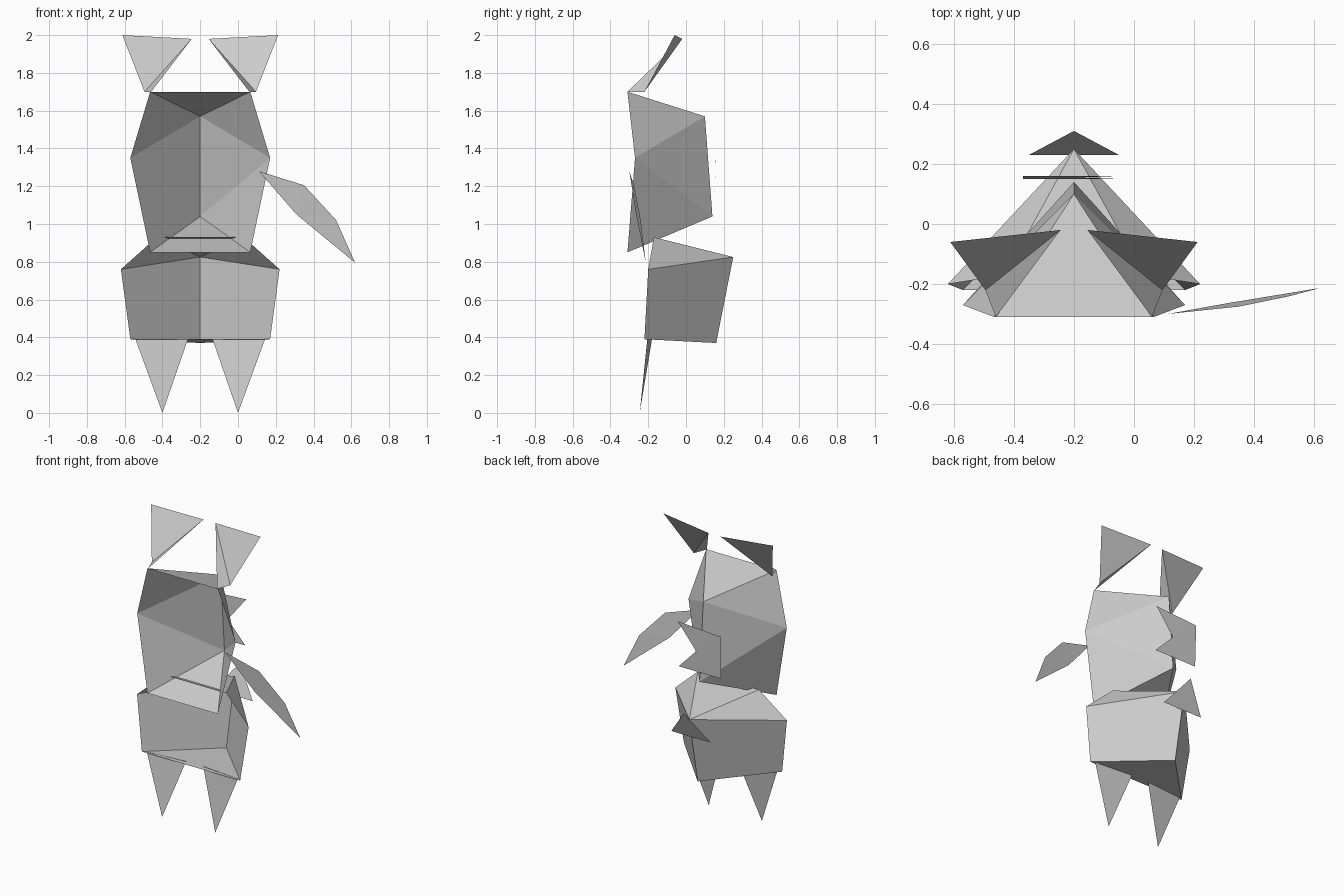
import bpy, bmesh

if "Cube" in bpy.data.objects:
    bpy.data.objects.remove(bpy.data.objects["Cube"])

AXIS = -0.2   # x of the body's plane of symmetry


def sheet(name, points, faces, mirror=False):
    """Folded-paper surface; mirrored parts are given as the +x half about AXIS."""
    bm = bmesh.new()
    vs = [bm.verts.new(p) for p in points]
    for f in faces:
        bm.faces.new([vs[i] for i in f])
    bmesh.ops.recalc_face_normals(bm, faces=bm.faces)
    me = bpy.data.meshes.new(name)
    bm.to_mesh(me)
    bm.free()
    ob = bpy.data.objects.new(name, me)
    bpy.context.collection.objects.link(ob)
    if mirror:
        ob.location.x = AXIS
        mod = ob.modifiers.new("mirror", 'MIRROR')
        mod.use_axis = (True, False, False)
        mod.merge_threshold = 0.001
    return ob


# Head shell, open at the front
sheet("head_shell",
      [(0, -.31, 1.70), (.265, -.31, 1.70), (0, .10, 1.57), (.37, -.27, 1.35),
       (0, .14, 1.04), (.265, -.31, .85), (0, -.31, .85)],
      [(0, 1, 2), (1, 3, 2), (2, 3, 4), (3, 5, 4), (4, 5, 6)], True)

# Lower body shell, open at the front
sheet("body_shell",
      [(0, -.17, .93), (.23, -.17, .93), (0, .25, .825), (.42, -.20, .76),
       (.37, -.22, .39), (0, .16, .37), (0, -.22, .39)],
      [(0, 1, 2), (1, 3, 2), (2, 3, 4, 5), (5, 4, 6)], True)

# Folded ears
sheet("ears",
      [(.045, -.02, 1.98), (.412, -.06, 2.0), (.295, -.22, 1.70), (.26, -.31, 1.70)],
      [(0, 1, 2), (0, 2, 3)], True)

# Pointed legs
sheet("legs",
      [(.065, -.18, .39), (.343, -.205, .39), (.20, -.245, 0)],
      [(0, 1, 2)], True)

# Single arm on the right
sheet("arm",
      [(.11, -.30, 1.28), (.35, -.275, 1.205), (.52, -.24, 1.02),
       (.62, -.213, .795), (.31, -.264, 1.05)],
      [(0, 1, 4), (1, 2, 4), (2, 3, 4)])

# Notched fin behind the head
sheet("back_fin",
      [(-.05, .16, 1.42), (-.37, .16, 1.40), (-.37, .15, 1.11),
       (-.05, .15, 1.11), (-.185, .155, 1.25)],
      [(0, 1, 4), (1, 2, 4), (2, 3, 4)])

# Triangular tail
sheet("tail",
      [(-.05, .23, .70), (-.35, .23, .70), (AXIS, .31, .89)],
      [(0, 1, 2)])
